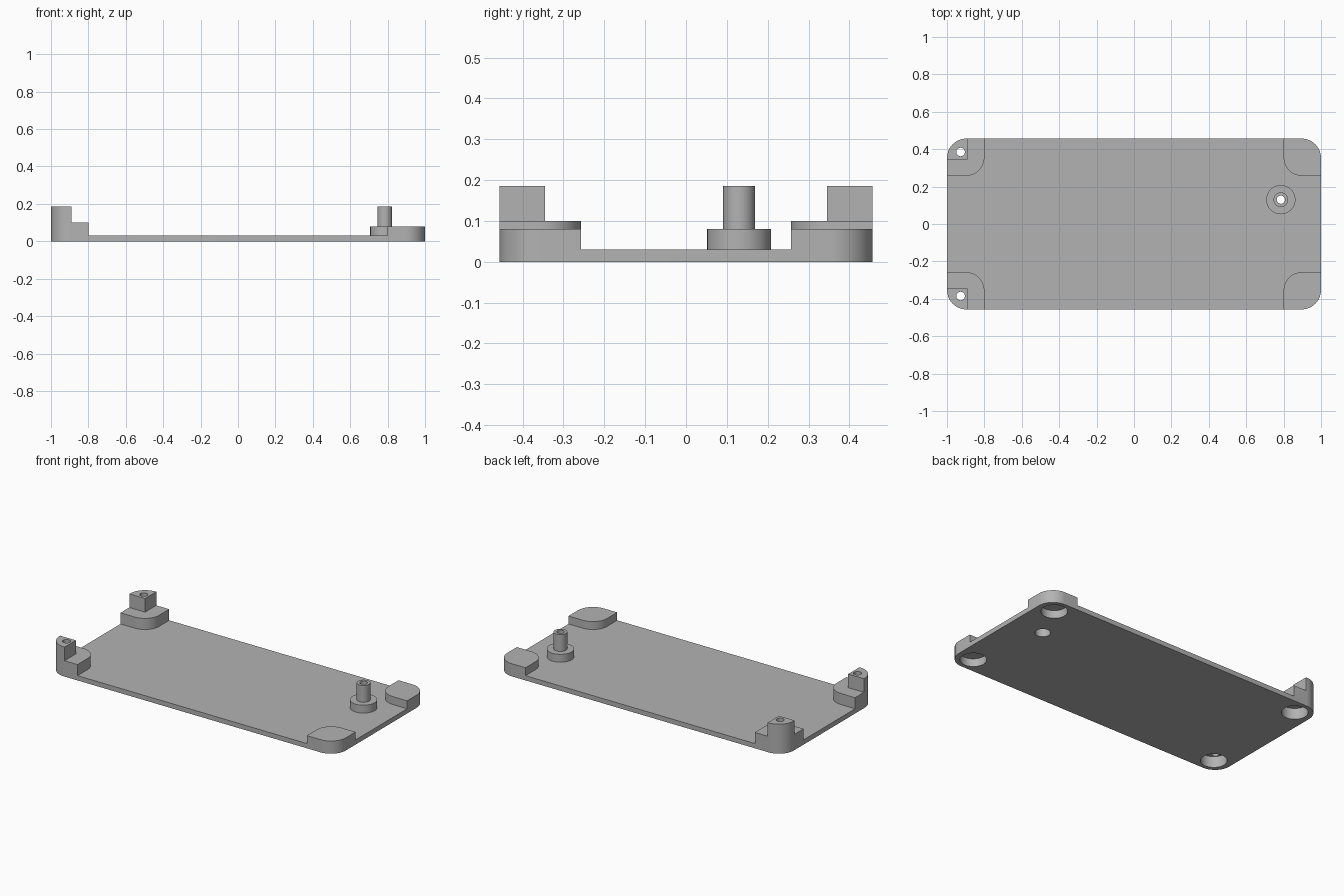
import bpy
import bmesh
from math import pi, sin, cos, radians

cube = bpy.data.objects.get("Cube")
if cube:
    bpy.data.objects.remove(cube, do_unlink=True)

HX, HY = 1.0, 0.457        # half length and half width
CORNER = 0.105             # outer corner radius
PLATE = 0.03               # floor thickness
FRONT_PAD, REAR_PAD = 0.08, 0.10
TOP = 0.186                # height of the posts

grey = bpy.data.materials.new("Grey plastic")
grey.use_nodes = True
colour = (0.45, 0.45, 0.45, 1)
grey.diffuse_color = colour
grey.node_tree.nodes["Principled BSDF"].inputs["Base Color"].default_value = colour


def prism(name, points, z0, z1):
    """Extrude a flat outline from z0 to z1."""
    bm = bmesh.new()
    face = bm.faces.new([bm.verts.new((x, y, z0)) for x, y in points])
    extruded = bmesh.ops.extrude_face_region(bm, geom=[face])["geom"]
    verts = [v for v in extruded if isinstance(v, bmesh.types.BMVert)]
    bmesh.ops.translate(bm, verts=verts, vec=(0, 0, z1 - z0))
    bmesh.ops.recalc_face_normals(bm, faces=bm.faces)
    mesh = bpy.data.meshes.new(name)
    bm.to_mesh(mesh)
    bm.free()
    mesh.materials.append(grey)
    obj = bpy.data.objects.new(name, mesh)
    bpy.context.collection.objects.link(obj)
    return obj


def rounded(x0, y0, x1, y1, radii, steps=14):
    """Rectangle outline with a radius for each corner, counterclockwise from x1, y1."""
    points = []
    corners = [(x1, y1, -1, -1), (x0, y1, 1, -1), (x0, y0, 1, 1), (x1, y0, -1, 1)]
    for i, ((x, y, sx, sy), r) in enumerate(zip(corners, radii)):
        if r == 0:
            points.append((x, y))
            continue
        for k in range(steps + 1):
            a = (i + k / steps) * pi / 2
            points.append((x + sx * r + r * cos(a), y + sy * r + r * sin(a)))
    return points


def circle(x, y, r, n=48):
    return [(x + r * cos(2 * pi * k / n), y + r * sin(2 * pi * k / n)) for k in range(n)]


def mirrored(points, sx, sy):
    return [(x * sx, y * sy) for x, y in points]


def combine(target, tool, operation):
    """Apply a boolean and discard the tool."""
    mod = target.modifiers.new(operation, "BOOLEAN")
    mod.operation = operation
    mod.solver = "EXACT"
    mod.object = tool
    bpy.context.view_layer.objects.active = target
    bpy.ops.object.modifier_apply(modifier=mod.name)
    bpy.data.objects.remove(tool, do_unlink=True)


# Floor plate
case = prism("case_base", rounded(-HX, -HY, HX, HY, [CORNER] * 4), 0, PLATE)

solids, cutters = [], []
pad = rounded(0.8, 0.257, HX, HY, [CORNER, 0, 0.1, 0])
post = rounded(0.89, 0.345, HX, HY, [CORNER, 0, 0, 0])
for sx in (1, -1):
    for sy in (1, -1):
        # Corner pads, with a round recess underneath
        height = FRONT_PAD if sx > 0 else REAR_PAD
        solids.append(prism("corner_pad", mirrored(pad, sx, sy), PLATE, height))
        recess = mirrored(circle(0.89, 0.357, 0.076), sx, sy)
        cutters.append(prism("recess", recess, -0.05, height - PLATE))
        # Screw posts on one end only
        if sx < 0:
            solids.append(prism("corner_post", mirrored(post, sx, sy), height, TOP))
            hole = mirrored(circle(0.927, 0.385, 0.023, 32), sx, sy)
            cutters.append(prism("screw_hole", hole, -0.05, 0.3))

# Stepped screw boss
BX, BY = 0.785, 0.13
solids.append(prism("boss_foot", circle(BX, BY, 0.078), PLATE, FRONT_PAD))
solids.append(prism("boss_post", circle(BX, BY, 0.039), FRONT_PAD, TOP))
cutters.append(prism("boss_counterbore", circle(BX, BY, 0.044), -0.05, 0.05))
cutters.append(prism("boss_hole", circle(BX, BY, 0.022, 32), -0.05, 0.3))

for part in solids:
    combine(case, part, "UNION")
for part in cutters:
    combine(case, part, "DIFFERENCE")

# Smooth the curved walls, keep the edges crisp
bpy.ops.object.select_all(action="DESELECT")
case.select_set(True)
bpy.context.view_layer.objects.active = case
bpy.ops.object.shade_smooth_by_angle(angle=radians(30))
